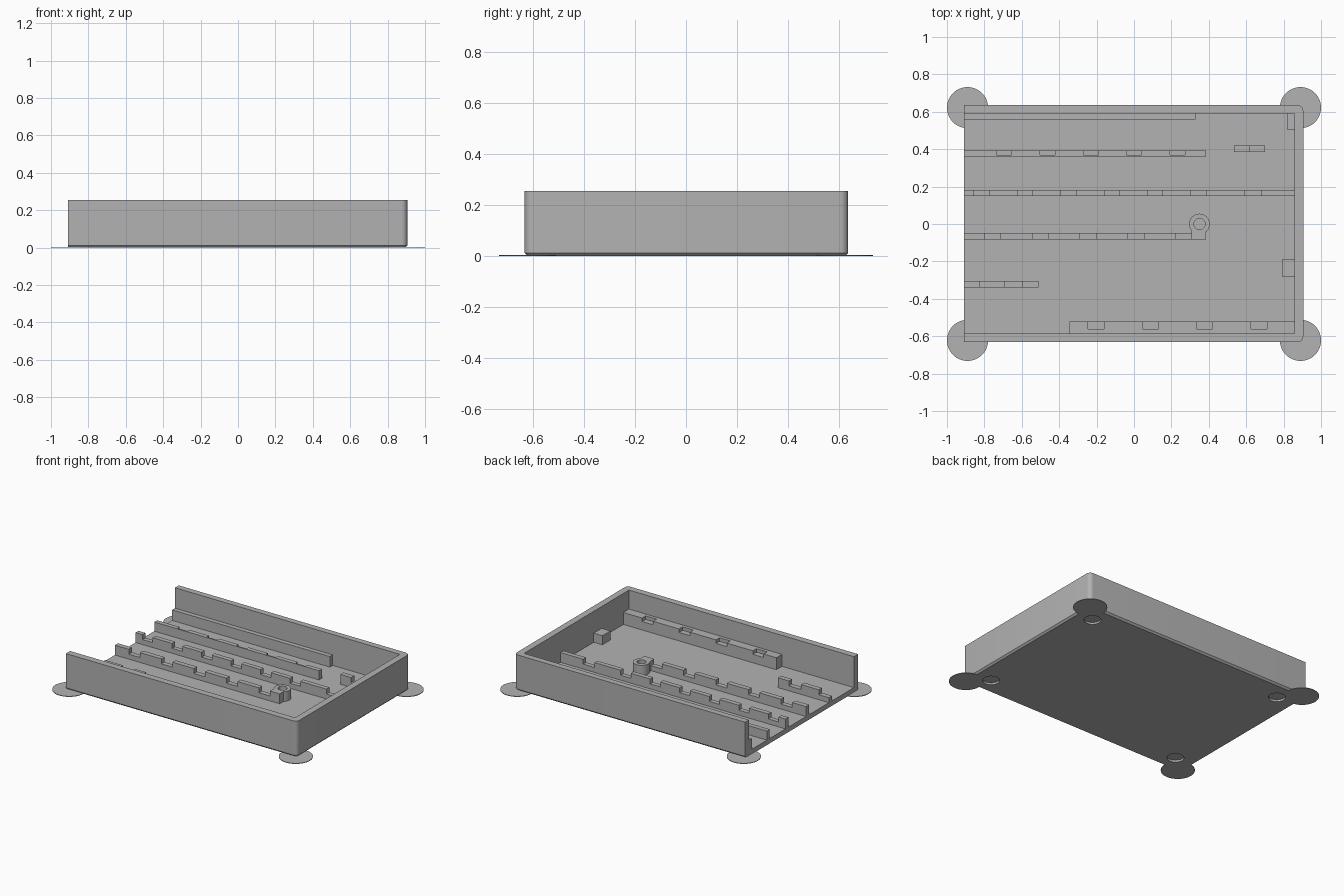
import bpy
import bmesh
from mathutils import Vector

default = bpy.data.objects.get("Cube")
if default:
    bpy.data.objects.remove(default, do_unlink=True)

grey = bpy.data.materials.new("plain_grey")
grey.use_nodes = True
colour = (0.45, 0.45, 0.45, 1)
grey.diffuse_color = colour
grey.node_tree.nodes["Principled BSDF"].inputs["Base Color"].default_value = colour

FLOOR = 0.035
TOP = 0.105
LOW = 0.07
SINK = 0.02  # parts start inside the floor slab


def finish(name, bm):
    bmesh.ops.recalc_face_normals(bm, faces=bm.faces)
    mesh = bpy.data.meshes.new(name)
    bm.to_mesh(mesh)
    bm.free()
    mesh.materials.append(grey)
    obj = bpy.data.objects.new(name, mesh)
    bpy.context.collection.objects.link(obj)
    return obj


def box_mesh(x, y, z):
    bm = bmesh.new()
    bmesh.ops.create_cube(bm, size=1)
    for v in bm.verts:
        v.co = Vector([(a + b) / 2 + c * (b - a) for (a, b), c in zip((x, y, z), v.co)])
    return bm


def box(name, x, y, z):
    return finish(name, box_mesh(x, y, z))


def cylinder(name, x, y, radius, z0, z1):
    bm = bmesh.new()
    bmesh.ops.create_cone(bm, cap_ends=True, segments=48, radius1=radius,
                          radius2=radius, depth=z1 - z0)
    bmesh.ops.translate(bm, verts=bm.verts, vec=(x, y, (z0 + z1) / 2))
    return finish(name, bm)


def cut(obj, cutter):
    mod = obj.modifiers.new("cut", "BOOLEAN")
    mod.operation = "DIFFERENCE"
    mod.solver = "EXACT"
    mod.object = cutter
    bpy.context.view_layer.objects.active = obj
    bpy.ops.object.modifier_apply(modifier=mod.name)
    bpy.data.objects.remove(cutter, do_unlink=True)


def smooth(obj):
    bpy.ops.object.select_all(action="DESELECT")
    obj.select_set(True)
    bpy.context.view_layer.objects.active = obj
    bpy.ops.object.shade_smooth_by_angle()


def rib(name, x, y, notches=(), top=TOP, low=LOW):
    """Extrude a stepped silhouette along y; each notch is an x range."""
    pts = [(x[0], SINK), (x[0], top)]
    for a, b in notches:
        pts += [(a, top), (a, low), (b, low), (b, top)]
    pts += [(x[1], top), (x[1], SINK)]
    clean = [p for i, p in enumerate(pts) if p not in pts[:i]]
    if notches and notches[0][0] == x[0]:
        clean.remove((x[0], top))
    bm = bmesh.new()
    face = bm.faces.new([bm.verts.new((px, y[0], pz)) for px, pz in clean])
    new = bmesh.ops.extrude_face_region(bm, geom=[face])["geom"]
    bmesh.ops.translate(bm, verts=[g for g in new if isinstance(g, bmesh.types.BMVert)],
                        vec=(0, y[1] - y[0], 0))
    return finish(name, bm)


def spaced(start, pitch, width, count):
    return [(start + i * pitch, start + i * pitch + width) for i in range(count)]


# Tray body: rounded closed end, chamfered underside, open at the other end
bm = box_mesh((-0.91, 0.905), (-0.632, 0.635), (0, 0.255))
corners = [e for e in bm.edges if all(v.co.x > 0.9 for v in e.verts)
           and abs(e.verts[0].co.z - e.verts[1].co.z) > 0.1]
bmesh.ops.bevel(bm, geom=corners, offset=0.03, segments=6, profile=0.5, affect="EDGES")
under = [e for e in bm.edges if all(v.co.z < 0.001 for v in e.verts)
         and not all(v.co.x < -0.9 for v in e.verts)]
bmesh.ops.bevel(bm, geom=under, offset=0.012, segments=1, affect="EDGES")
tray = finish("tray", bm)
cut(tray, box("tray_cavity", (-1.1, 0.858), (-0.585, 0.592), (FLOOR, 0.4)))

# Corner pads and shallow round recesses underneath
for sx, side in ((-1, "right"), (1, "left")):
    for sy, end in ((-1, "front"), (1, "back")):
        cut(tray, cylinder("recess", sx * 0.775, sy * 0.508, 0.055, -0.02, 0.014))
        smooth(cylinder(f"{end}_{side}_pad", sx * 0.89, sy * 0.622, 0.11, 0, 0.004))
smooth(tray)

# Notched ribs across the floor
rib("long_rib", (-0.91, 0.87), (0.15, 0.183),
    spaced(-0.855, 0.232, 0.08, 6) + [(0.59, 0.68)])
rib("post_rib", (-0.91, 0.385), (-0.083, -0.048), spaced(-0.8, 0.256, 0.087, 5))
rib("short_rib", (-0.91, -0.51), (-0.34, -0.305), [(-0.91, -0.83), (-0.69, -0.595)])

# Ribs with pockets through half their thickness
rib("back_rib_front_half", (-0.91, 0.385), (0.36, 0.37), top=0.1)
rib("back_rib_pocket_half", (-0.91, 0.385), (0.37, 0.392),
    spaced(-0.735, 0.232, 0.08, 5), top=0.1)
rib("front_ledge_wall_half", (-0.345, 0.87), (-0.6, -0.562), top=0.12)
rib("front_ledge_pocket_half", (-0.345, 0.87), (-0.562, -0.522),
    spaced(-0.245, 0.29, 0.085, 4), top=0.12, low=0.095)

# Plain ledge and small blocks
box("back_ledge", (-0.91, 0.33), (0.56, 0.6), (SINK, 0.11))
rib("stepped_block", (0.535, 0.7), (0.385, 0.42), [(0.62, 0.7)])
box("side_block", (0.79, 0.87), (-0.28, -0.19), (SINK, 0.1))
box("corner_block", (0.818, 0.87), (0.505, 0.6), (SINK, 0.1))

# Screw post at the end of its rib
post = cylinder("screw_post", 0.35, 0, 0.055, SINK, TOP)
cut(post, cylinder("screw_hole", 0.35, 0, 0.03, FLOOR, 0.2))
smooth(post)
box("post_web", (0.308, 0.386), (-0.083, -0.032), (SINK, TOP))
